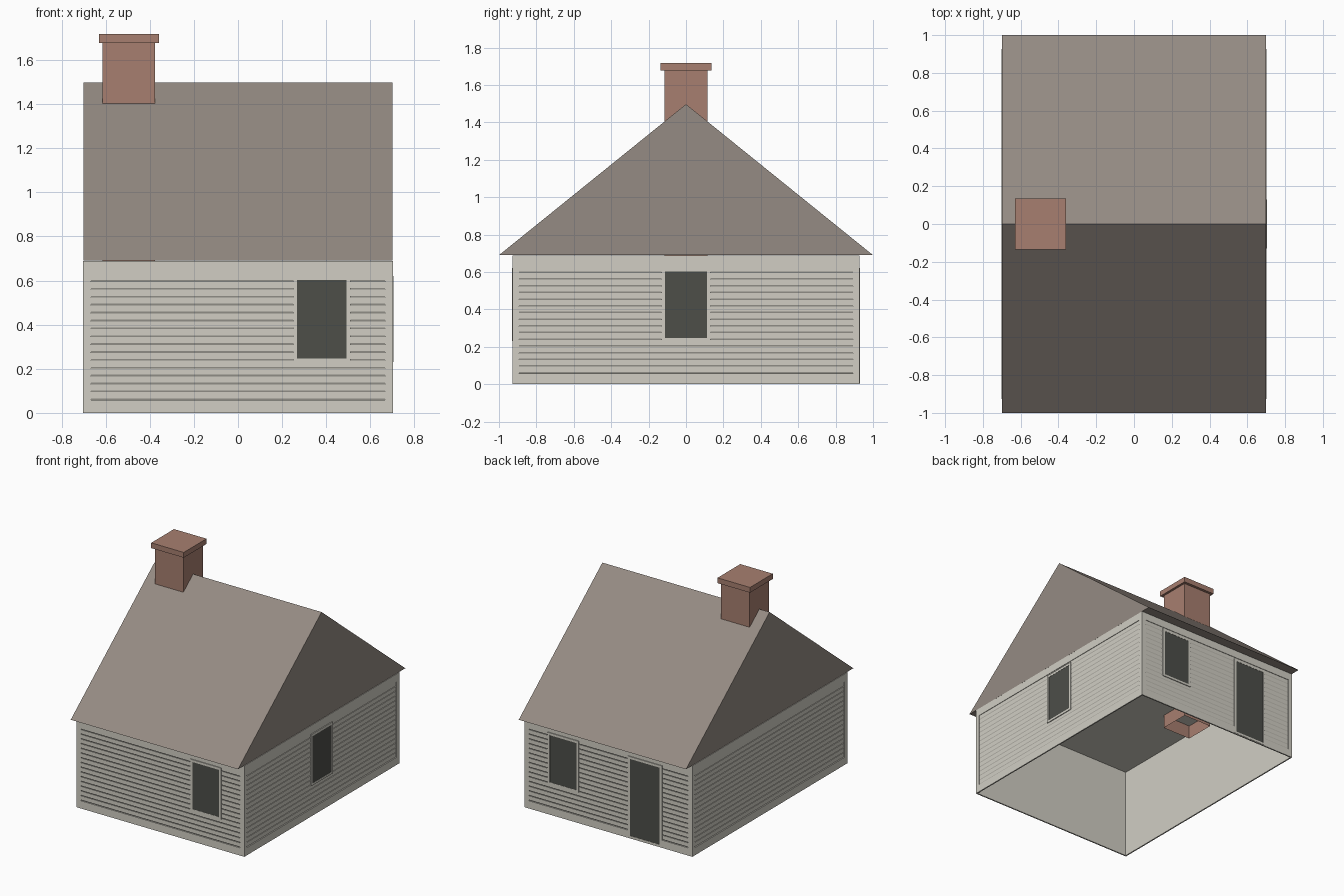
import bpy, bmesh
from math import pi
from mathutils import Matrix, Vector

if "Cube" in bpy.data.objects:
    bpy.data.objects.remove(bpy.data.objects["Cube"])


def material(name, r, g, b):
    """Flat material from display colour values (0-255)."""
    col = [((c / 255 + 0.055) / 1.055) ** 2.4 for c in (r, g, b)] + [1]
    m = bpy.data.materials.new(name)
    m.use_nodes = True
    m.diffuse_color = col
    bsdf = m.node_tree.nodes["Principled BSDF"]
    bsdf.inputs["Base Color"].default_value = col
    bsdf.inputs["Roughness"].default_value = 0.9
    return m


CREAM = material("cream paint", 209, 206, 196)
ROOF = material("brown grey shingle", 149, 139, 131)
BRICK = material("red brown brick", 167, 127, 112)
GLASS = material("dark grey opening", 77, 78, 73)


def add_box(bm, lo, hi):
    """Box between two corners; returns its faces."""
    lo, hi = Vector(lo), Vector(hi)
    mat = Matrix.Translation((lo + hi) / 2) @ Matrix.Diagonal((*(hi - lo), 1))
    made = bmesh.ops.create_cube(bm, size=1, matrix=mat)
    return {f for v in made["verts"] for f in v.link_faces}


def finish(bm, name, mat, angle=0):
    me = bpy.data.meshes.new(name)
    bm.to_mesh(me)
    bm.free()
    me.materials.append(mat)
    ob = bpy.data.objects.new(name, me)
    ob.rotation_euler.z = angle
    bpy.context.collection.objects.link(ob)
    return ob


def box(name, mat, lo, hi, angle=0, open_bottom=False):
    bm = bmesh.new()
    faces = add_box(bm, lo, hi)
    if open_bottom:
        bm.normal_update()
        bmesh.ops.delete(bm, geom=[f for f in faces if f.normal.z < -0.9], context="FACES")
    return finish(bm, name, mat, angle)


def frame(name, outer, inner, near, far, angle):
    """Four bars between an outer and an inner rectangle (left, right, bottom, top)."""
    l, r, b, t = outer
    il, ir, ib, it = inner
    bm = bmesh.new()
    bars = [(l, il, b, t), (ir, r, b, t), (il, ir, b, ib), (il, ir, it, t)]
    for x0, x1, z0, z1 in bars:
        add_box(bm, (x0, -far, z0), (x1, -near, z1))
    finish(bm, name, CREAM, angle)


def siding(name, x0, x1, z0, z1, plane, angle, boards=16):
    """Lapped boards as one zigzag profile swept along the wall."""
    step = (z1 - z0) / boards
    profile = []
    for i in range(boards):
        top = z1 - i * step
        profile += [(0.006, top), (0.006, top - step + 0.008), (0.001, top - step)]
    bm = bmesh.new()
    rows = [[bm.verts.new((x, -plane - out, z)) for x in (x0, x1)] for out, z in profile]
    for a, b in zip(rows, rows[1:]):
        bm.faces.new((a[0], b[0], b[1], a[1]))
    finish(bm, name, CREAM, angle)


# Main body
HX, HY, TOP, TRIM = 0.702, 0.927, 0.688, 0.01
box("wall_shell", CREAM, (-HX + TRIM, -HY + TRIM, 0), (HX - TRIM, HY - TRIM, TOP),
    open_bottom=True)

# Each wall: turn, half length, distance, openings (left, right, bottom, top)
WIN_Z = (0.246, 0.602)
walls = {
    "front": (0, HX, HY, {"window": (0.268, 0.491, *WIN_Z)}),
    "left": (pi / 2, HY, HX, {"window": (-0.112, 0.112, *WIN_Z)}),
    "back": (pi, HX, HY, {"window": (-0.491, -0.268, *WIN_Z),
                          "door": (0.18, 0.43, 0.02, 0.602)}),
    "right": (-pi / 2, HY, HX, {}),
}
for side, (turn, half, dist, openings) in walls.items():
    plane = dist - TRIM
    inner = (-half + 0.035, half - 0.035, 0.058, 0.63)
    frame(side + "_wall_trim", (-half, half, 0, TOP), inner, plane, dist, turn)
    siding(side + "_siding", *inner, plane, turn)
    for part, (l, r, b, t) in openings.items():
        box(f"{side}_{part}_pane", GLASS, (l, -dist - 0.0005, b), (r, -plane - 0.001, t), turn)
        frame(f"{side}_{part}_frame", (l - 0.018, r + 0.018, max(b - 0.016, 0), t + 0.018),
              (l, r, b, t), plane, dist + 0.002, turn)

# Gabled roof, a closed prism
bm = bmesh.new()
ends = [[bm.verts.new((x, y, z)) for y, z in ((-1, 0.69), (1, 0.69), (0, 1.497))]
        for x in (-0.70, 0.70)]
for tri in ends:
    bm.faces.new(tri)
for i in range(3):
    j = (i + 1) % 3
    bm.faces.new((ends[0][i], ends[0][j], ends[1][j], ends[1][i]))
bmesh.ops.recalc_face_normals(bm, faces=bm.faces)
finish(bm, "roof", ROOF)

# Chimney stack, open below, with a wider cap
CX = -0.495
box("chimney_stack", BRICK, (CX - 0.119, -0.116, 0.585), (CX + 0.119, 0.116, 1.69),
    open_bottom=True)
box("chimney_cap", BRICK, (CX - 0.136, -0.136, 1.677), (CX + 0.136, 0.136, 1.717))
